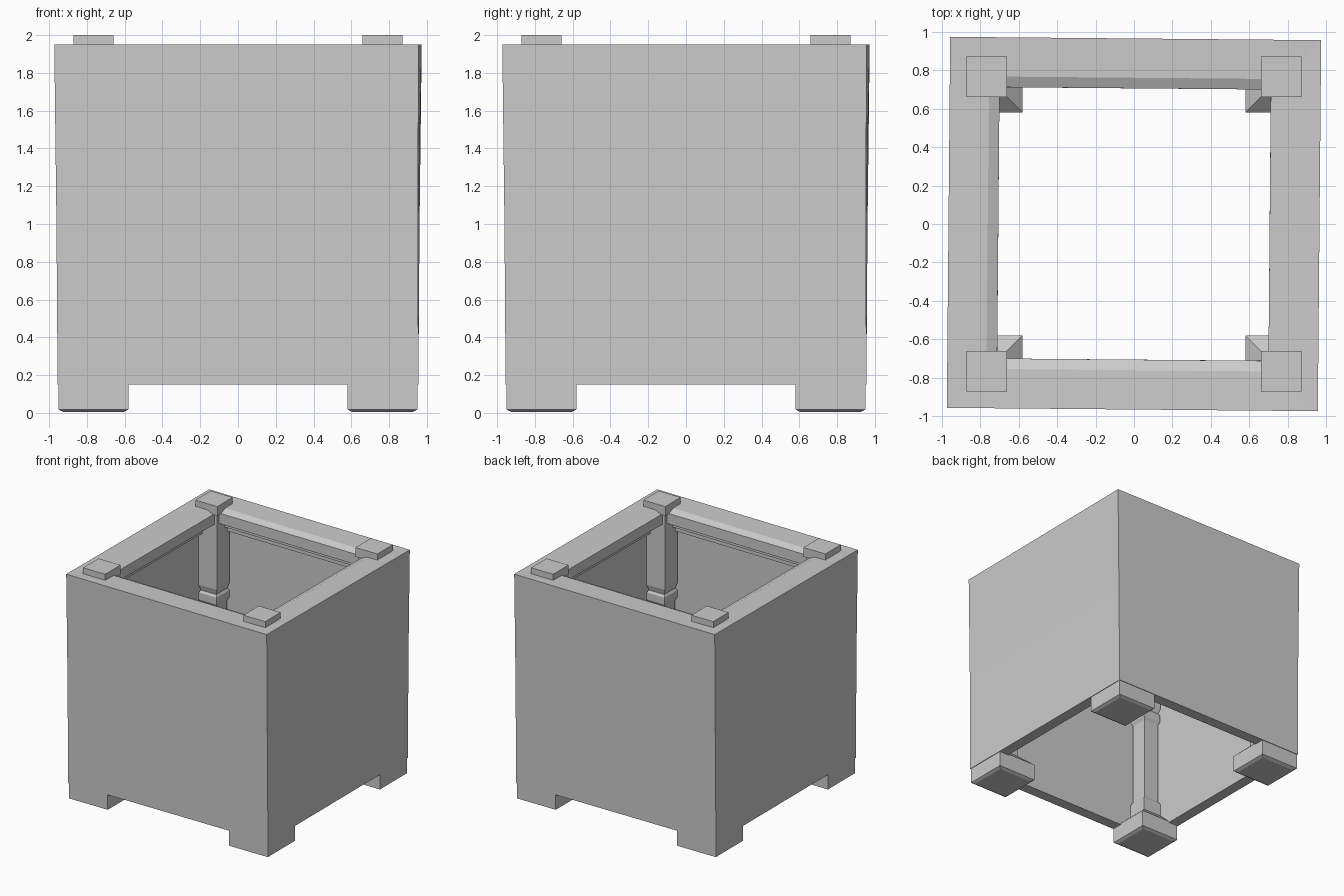
import bpy, bmesh, math

if "Cube" in bpy.data.objects:
    bpy.data.objects.remove(bpy.data.objects["Cube"])


def square_loft(name, profile, loc=(0, 0), closed=False, twist=None):
    """Stack square rings given as (half width, z); cap the ends or join last to first."""
    bm = bmesh.new()
    rings = []
    for r, z in profile:
        a = twist(z) if twist else 0.0
        c, s = math.cos(a), math.sin(a)
        ring = []
        for sx, sy in ((-1, -1), (1, -1), (1, 1), (-1, 1)):
            x, y = sx * r, sy * r
            ring.append(bm.verts.new((x * c - y * s, x * s + y * c, z)))
        rings.append(ring)
    pairs = list(zip(rings, rings[1:]))
    if closed:
        pairs.append((rings[-1], rings[0]))
    else:
        bm.faces.new(rings[0])
        bm.faces.new(rings[-1])
    for lo, hi in pairs:
        for i in range(4):
            j = (i + 1) % 4
            bm.faces.new((lo[i], lo[j], hi[j], hi[i]))
    bmesh.ops.recalc_face_normals(bm, faces=bm.faces)
    if closed:
        for f in bm.faces:
            f.smooth = False
    me = bpy.data.meshes.new(name)
    bm.to_mesh(me)
    bm.free()
    ob = bpy.data.objects.new(name, me)
    ob.location = (loc[0], loc[1], 0)
    bpy.context.collection.objects.link(ob)
    return ob


# Walls with the moulded top rail, slightly skewed towards the top
wall_profile = [
    (0.955, 0.15), (0.957, 1.0), (0.964, 1.95),
    (0.76, 1.945), (0.705, 1.92), (0.705, 1.83),
    (0.78, 1.80), (0.78, 1.77), (0.82, 1.75), (0.82, 1.72),
    (0.86, 1.70), (0.86, 0.15),
]
square_loft("walls_and_rail", wall_profile, closed=True,
            twist=lambda z: -0.009 * max(0.0, (z - 0.15) / 1.8))

# Square corner posts, foot blocks and top caps
foot = [(0.16, 0.005), (0.185, 0.018), (0.185, 0.16), (0.088, 0.25)]
post = [(0.088, 0.22), (0.088, 0.36), (0.072, 0.39),
        (0.072, 1.11), (0.086, 1.14), (0.086, 1.20),
        (0.074, 1.22), (0.088, 1.27), (0.088, 1.94)]
cap = [(0.105, 1.92), (0.105, 2.0)]
P = 0.765
for sx, sy, tag in ((-1, -1, "front_left"), (1, -1, "front_right"),
                    (1, 1, "back_right"), (-1, 1, "back_left")):
    loc = (sx * P, sy * P)
    square_loft("foot_" + tag, foot, loc)
    square_loft("post_" + tag, post, loc)
    square_loft("cap_" + tag, cap, loc)
